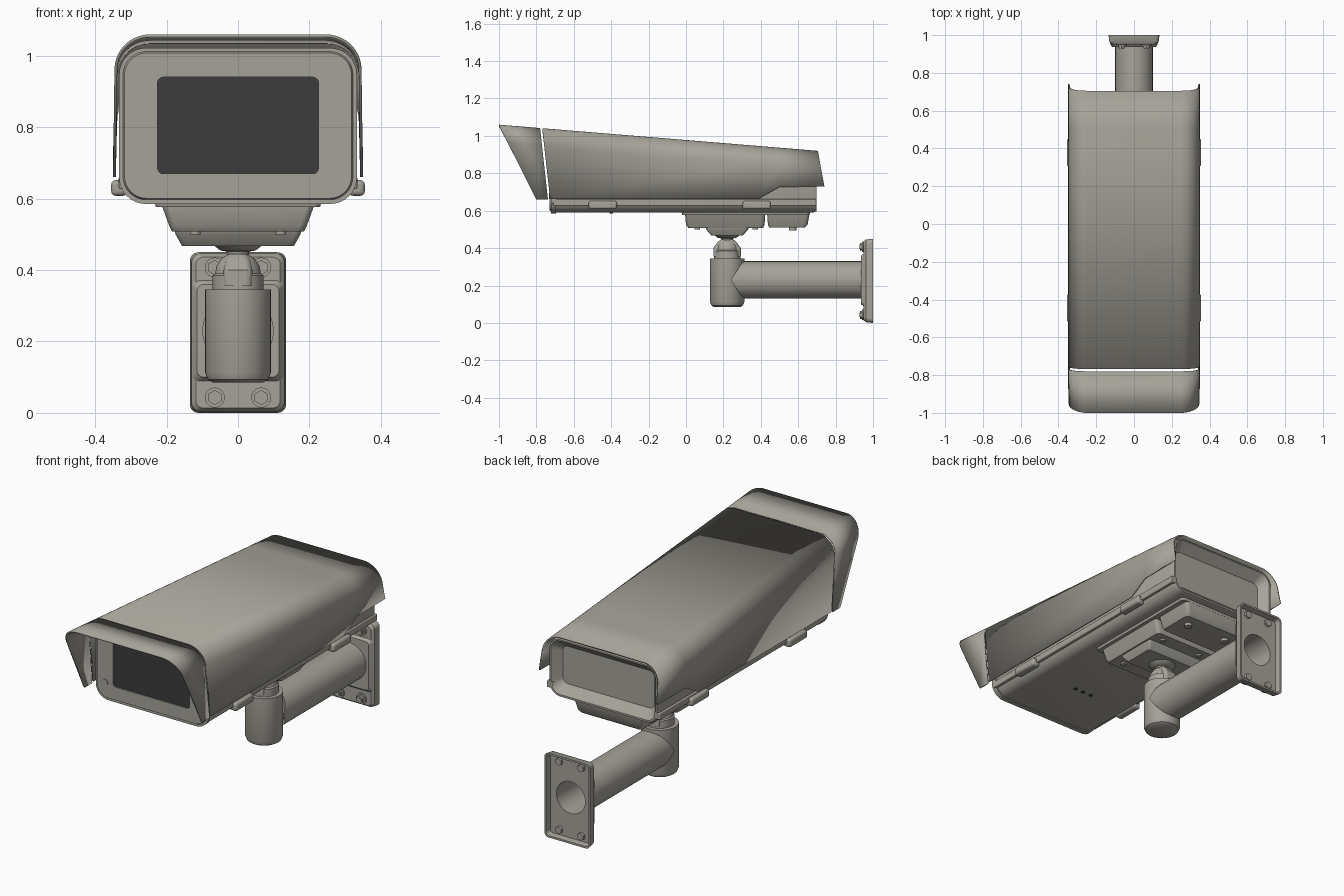
import bpy, bmesh, math
from mathutils import Matrix, Vector

if "Cube" in bpy.data.objects:
    bpy.data.objects.remove(bpy.data.objects["Cube"])


def material(name, color):
    m = bpy.data.materials.new(name)
    m.use_nodes = True
    m.diffuse_color = color
    m.node_tree.nodes["Principled BSDF"].inputs["Base Color"].default_value = color
    return m


GREY = material("warm grey paint", (0.38, 0.365, 0.32, 1))
DARK = material("dark glass", (0.045, 0.045, 0.045, 1))


def finish(bm, name, mat=GREY, angle=35):
    bmesh.ops.recalc_face_normals(bm, faces=bm.faces)
    mesh = bpy.data.meshes.new(name)
    bm.to_mesh(mesh)
    bm.free()
    mesh.materials.append(mat)
    ob = bpy.data.objects.new(name, mesh)
    bpy.context.collection.objects.link(ob)
    bpy.ops.object.select_all(action="DESELECT")
    ob.select_set(True)
    bpy.context.view_layer.objects.active = ob
    bpy.ops.object.shade_smooth_by_angle(angle=math.radians(angle))
    return ob


def loft(name, loops, mat=GREY, closed=True, caps=True):
    """Skin a list of matching point loops."""
    bm = bmesh.new()
    rows = [[bm.verts.new(p) for p in loop] for loop in loops]
    n = len(rows[0])
    for a, b in zip(rows, rows[1:]):
        for i in range(n if closed else n - 1):
            j = (i + 1) % n
            bm.faces.new((a[i], a[j], b[j], b[i]))
    if caps:
        bm.faces.new(rows[0])
        bm.faces.new(rows[-1])
    return finish(bm, name, mat)


def rounded(hw, v0, v1, r, n=8):
    """Rounded rectangle outline, centred sideways."""
    pts = []
    corners = ((hw - r, v1 - r), (r - hw, v1 - r), (r - hw, v0 + r), (hw - r, v0 + r))
    for k, (cx, cv) in enumerate(corners):
        for i in range(n + 1):
            a = math.pi / 2 * (k + i / n)
            pts.append((cx + r * math.cos(a), cv + r * math.sin(a)))
    return pts


def upright(y, hw, z0, z1, r):
    return [(x, y, z) for x, z in rounded(hw, z0, z1, r)]


def flat(z, hw, y0, y1, r):
    return [(x, y, z) for x, y in rounded(hw, y0, y1, r)]


def ring(y, r, z=0.23):
    return upright(y, r, z - r, z + r, r * 0.999)


def cylinder(name, loc, r, depth, axis="Y", sides=24, mat=GREY):
    bm = bmesh.new()
    bmesh.ops.create_cone(bm, cap_ends=True, segments=sides, radius1=r, radius2=r, depth=depth)
    turn = Matrix.Rotation(math.pi / 2, 4, "X") if axis == "Y" else Matrix()
    bmesh.ops.transform(bm, matrix=Matrix.Translation(loc) @ turn, verts=bm.verts)
    return finish(bm, name, mat)


def box(name, lo, hi, bevel=0.01):
    lo, hi = Vector(lo), Vector(hi)
    bm = bmesh.new()
    bmesh.ops.create_cube(bm, size=1)
    size = Matrix.Diagonal((*(hi - lo), 1))
    bmesh.ops.transform(bm, matrix=Matrix.Translation((lo + hi) / 2) @ size, verts=bm.verts)
    ob = finish(bm, name)
    mod = ob.modifiers.new("bevel", "BEVEL")
    mod.width, mod.segments = bevel, 3
    return ob


def top(y):
    """Height of the sloping roof line."""
    return 0.978 - 0.0821 * y


def shell(name, stations, hw=0.342, r=0.095, n=10):
    """Open-bottomed roof: each station is (bottom y, bottom z, top y)."""
    loops = []
    for yb, zb, yt in stations:
        zt = top(yt) - 0.004
        arch = [(hw + 0.004, zb)]
        for k, s in ((0, 1), (1, -1)):
            for i in range(n + 1):
                a = math.pi / 2 * (k + i / n)
                arch.append((s * (hw - r) + r * math.cos(a), zt - r + r * math.sin(a)))
        arch.append((-hw - 0.004, zb))
        loops.append([(x, yb + (yt - yb) * (z - zb) / (zt - zb), z) for x, z in arch])
    ob = loft(name, loops, closed=False, caps=False)
    mod = ob.modifiers.new("thickness", "SOLIDIFY")
    mod.thickness, mod.offset = 0.008, 0
    return ob


# Sun shield and front hood
shell("sun_shield", [(-0.727, 0.665, -0.768), (0.39, 0.665, 0.39),
                     (0.5, 0.727, 0.5), (0.74, 0.73, 0.705)])
shell("front_hood", [(-0.8, 0.66, -1), (-0.738, 0.66, -0.78)])

# Housing with a dished rear panel
loft("housing", [upright(-0.7, 0.325, 0.59, 1.01, 0.07),
                 upright(0.68, 0.325, 0.59, 0.905, 0.07),
                 upright(0.697, 0.318, 0.597, 0.9, 0.065),
                 upright(0.697, 0.308, 0.607, 0.893, 0.055),
                 upright(0.65, 0.27, 0.65, 0.85, 0.03)])

# Front bezel, window and screws
loft("front_bezel", [upright(-0.695, 0.333, 0.585, 1.022, 0.075),
                     upright(-0.722, 0.333, 0.585, 1.022, 0.075),
                     upright(-0.722, 0.322, 0.597, 1.012, 0.065),
                     upright(-0.73, 0.318, 0.601, 1.008, 0.062),
                     upright(-0.73, 0.225, 0.67, 0.94, 0.015),
                     upright(-0.722, 0.225, 0.67, 0.94, 0.015)])
loft("window", [upright(-0.724, 0.225, 0.67, 0.94, 0.015),
                upright(-0.72, 0.225, 0.67, 0.94, 0.015)], DARK)
for x in (-0.272, 0.272):
    for z in (0.68, 0.935):
        cylinder("bezel_screw", (x, -0.73, z), 0.017, 0.006)

# Seam strips and latches along both sides
for s in (-1, 1):
    xs = sorted((s * 0.3, s * 0.334))
    box("seam_strip", (xs[0], -0.71, 0.627), (xs[1], 0.697, 0.662), 0.004)
    xs = sorted((s * 0.31, s * 0.355))
    for y in (-0.445, 0.378):
        box("latch", (xs[0], y - 0.075, 0.608), (xs[1], y + 0.075, 0.652), 0.012)

# Mounting plates under the housing
loft("mount_rail", [flat(0.595, 0.235, -0.025, 0.665, 0.02),
                    flat(0.577, 0.23, -0.02, 0.66, 0.02)])
loft("front_mount_block", [flat(0.58, 0.213, -0.005, 0.424, 0.02),
                           flat(0.525, 0.193, 0, 0.42, 0.02),
                           flat(0.508, 0.185, 0.012, 0.412, 0.02)])
loft("rear_mount_block", [flat(0.58, 0.205, 0.434, 0.66, 0.02),
                          flat(0.525, 0.19, 0.438, 0.65, 0.02),
                          flat(0.51, 0.182, 0.445, 0.635, 0.02)])
loft("joint_plate", [flat(0.51, 0.177, 0.105, 0.335, 0.015),
                     flat(0.5, 0.175, 0.108, 0.332, 0.015),
                     flat(0.468, 0.157, 0.135, 0.305, 0.015)])
for x in (-0.12, 0.12):
    for y in (0.06, 0.37):
        cylinder("mount_screw", (x, y, 0.505), 0.015, 0.012, "Z", 12)
    cylinder("cable_gland", (x, 0.57, 0.505), 0.02, 0.02, "Z", 16)
for x in (-0.05, 0, 0.05):
    cylinder("drain_plug", (x, -0.4, 0.589), 0.01, 0.006, "Z", 12, DARK)

# Swivel post with ball joint, turned around its axis
profile = [(0.001, 0.085), (0.07, 0.085), (0.084, 0.093), (0.092, 0.112), (0.092, 0.345),
           (0.071, 0.345), (0.071, 0.385), (0.064, 0.39), (0.06, 0.412), (0.045, 0.434),
           (0.03, 0.443), (0.032, 0.452), (0.05, 0.455), (0.066, 0.468), (0.066, 0.48)]
loft("swivel_post", [[(r * math.cos(a), 0.22 + r * math.sin(a), z)
                      for a in (math.tau * i / 48 for i in range(48))] for r, z in profile])
loft("ball_tongue", [flat(0.355, 0.04, 0.146, 0.294, 0.02),
                     flat(0.4, 0.04, 0.146, 0.294, 0.02),
                     flat(0.432, 0.034, 0.17, 0.27, 0.02),
                     flat(0.445, 0.026, 0.185, 0.255, 0.02)])

# Hollow arm, mitred where it meets the post
mitre = [(x, 0.24 + 0.65 * abs(z - 0.23), z) for x, y, z in ring(0, 0.1)]
loft("arm", [mitre, ring(0.97, 0.1), ring(0.97, 0.085), ring(0.4, 0.085)])

# Wall plate: hollow tray with raised centre and bolts
loft("wall_plate", [ring(0.95, 0.095),
                    upright(0.95, 0.118, 0.014, 0.436, 0.02),
                    upright(0.962, 0.13, 0.004, 0.446, 0.025),
                    upright(1, 0.135, 0, 0.45, 0.025),
                    upright(1, 0.125, 0.01, 0.44, 0.018),
                    upright(0.97, 0.12, 0.015, 0.435, 0.015),
                    ring(0.97, 0.09)], caps=False)
loft("wall_plate_centre", [ring(0.936, 0.095),
                           upright(0.936, 0.115, 0.1, 0.36, 0.02),
                           upright(0.955, 0.127, 0.085, 0.375, 0.02)], caps=False)
for x in (-0.065, 0.065):
    for z in (0.043, 0.407):
        cylinder("bolt_washer", (x, 0.947, z), 0.028, 0.01)
        cylinder("bolt_head", (x, 0.939, z), 0.021, 0.016, sides=6)
        cylinder("bolt_tip", (x, 0.955, z), 0.012, 0.055, sides=16)
        cylinder("bolt_nut", (x, 0.975, z), 0.02, 0.016, sides=6)
